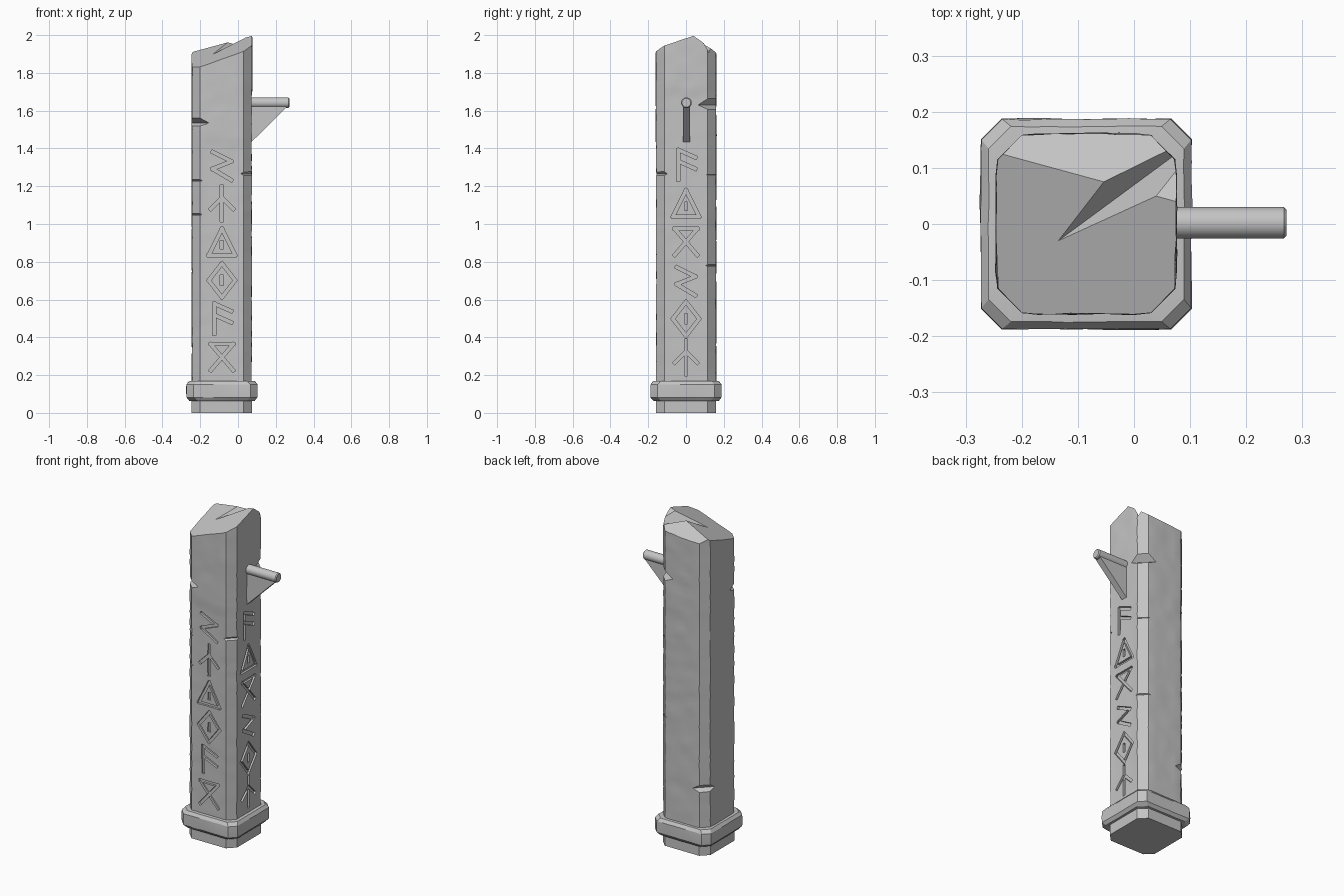
import bpy, bmesh, math
from mathutils import Vector, Matrix, noise

if "Cube" in bpy.data.objects:
    bpy.data.objects.remove(bpy.data.objects["Cube"])

CX, HALF, CHAMFER = -0.085, 0.16, 0.045

stone = bpy.data.materials.new("grey stone")
stone.use_nodes = True
GREY = (0.55, 0.55, 0.55, 1)
stone.diffuse_color = GREY
stone.node_tree.nodes["Principled BSDF"].inputs["Base Color"].default_value = GREY


def finish(name, bm):
    bmesh.ops.recalc_face_normals(bm, faces=bm.faces)
    mesh = bpy.data.meshes.new(name)
    bm.to_mesh(mesh)
    bm.free()
    mesh.materials.append(stone)
    obj = bpy.data.objects.new(name, mesh)
    bpy.context.collection.objects.link(obj)
    return obj


def activate(obj):
    bpy.ops.object.select_all(action='DESELECT')
    obj.select_set(True)
    bpy.context.view_layer.objects.active = obj


def smooth(obj, angle=25):
    activate(obj)
    bpy.ops.object.shade_smooth_by_angle(angle=math.radians(angle))


def carve(obj, cutter):
    mod = obj.modifiers.new("carve", 'BOOLEAN')
    mod.operation, mod.solver, mod.object = 'DIFFERENCE', 'EXACT', cutter
    mod.use_self = True
    activate(obj)
    bpy.ops.object.modifier_apply(modifier=mod.name)
    bpy.data.objects.remove(cutter)


def ring(half, chamfer, steps=8):
    """Chamfered square outline: (point, outward side normal, is_corner)."""
    pts = []
    for side in range(4):
        rot = Matrix.Rotation(side * math.pi / 2, 3, 'Z')
        normal = rot @ Vector((0, -1, 0))
        for i in range(steps + 1):
            t = (half - chamfer) * (2 * i / steps - 1)
            pts.append((rot @ Vector((t, -half, 0)), normal, i in (0, steps)))
    return pts


def loft(bm, levels, shift):
    """Skin chamfered squares given as (z, half, chamfer), moved by shift()."""
    rows = []
    for z, half, chamfer in levels:
        row = []
        for p, n, corner in ring(half, chamfer):
            q = p + Vector((CX, 0, z))
            row.append(bm.verts.new(q + n * shift(q, n, corner)))
        rows.append(row)
    count = len(rows[0])
    for a, b in zip(rows, rows[1:]):
        for i in range(count):
            j = (i + 1) % count
            bm.faces.new((a[i], a[j], b[j], b[i]))
    bm.faces.new(rows[0][::-1])
    bm.faces.new(rows[-1])


# Column: worn stone shaft with slightly sunk carved panels
def wear(q, n, corner):
    if q.z < 0.1:
        return 0
    bump = 0.003 * noise.noise(q * 14) + 0.002 * noise.noise(q * 33)
    if corner:
        return -0.001 - abs(bump) * 1.3
    front, right = n.y < -0.5, n.x > 0.5
    sunk = (front and q.z < 1.43) or (right and q.z < 1.7)
    return bump * 0.6 - 0.004 if sunk else bump


bm = bmesh.new()
loft(bm, [(i * 0.03, HALF, CHAMFER) for i in range(70)], wear)


# Broken top: a front slope and a back slope meeting on a ridge
def front_slope(x, y):
    return Vector((x, y, 1.815 + 0.36 * (x + 0.245) + 0.33 * (y + 0.16)))


ridge_a, ridge_b = front_slope(-0.2, 0.115), front_slope(0.075, 0.04)
back_low = Vector((0.075, 0.16, 1.91))
back_normal = (ridge_b - ridge_a).cross(back_low - ridge_a)
if back_normal.z < 0:
    back_normal.negate()
for point, normal in ((ridge_a, Vector((-0.36, -0.33, 1))), (ridge_a, back_normal)):
    bmesh.ops.bisect_plane(bm, geom=bm.verts[:] + bm.edges[:] + bm.faces[:],
                           plane_co=point, plane_no=normal.normalized(), clear_outer=True)
    bmesh.ops.holes_fill(bm, edges=[e for e in bm.edges if e.is_boundary], sides=0)
column = finish("stone_column", bm)


def hull(bm, points):
    verts = [bm.verts.new(p) for p in points]
    bmesh.ops.convex_hull(bm, input=verts)


# Crack in the top, opening towards the back corner
bm = bmesh.new()
tip = front_slope(-0.135, -0.03)
sides = [tip + (front_slope(x, y) - tip) * 1.8 for x, y in ((0.04, 0.05), (-0.05, 0.08))]
hull(bm, [tip, Vector((0.15, 0.18, 1.91)), *sides, Vector((0.06, 0.12, 2.2))])
carve(column, finish("crack_cutter", bm))

# Chips knocked out of the corners: x side, y side, height, reach, half height
CHIPS = [(-1, -1, 1.535, 0.09, 0.05), (-1, -1, 1.23, 0.06, 0.025),
         (-1, -1, 1.05, 0.06, 0.025), (1, -1, 1.265, 0.065, 0.045),
         (1, 1, 1.63, 0.1, 0.06), (1, 1, 1.26, 0.055, 0.02),
         (1, 1, 0.78, 0.06, 0.022), (-1, 1, 0.4, 0.085, 0.055)]
bm = bmesh.new()
for sx, sy, z, reach, tall in CHIPS:
    out = Vector((sx, sy, 0)).normalized()
    along = Vector((-out.y, out.x, 0)) * 0.25
    corner = Vector((CX + sx * HALF, sy * HALF, z))
    deep = corner - out * reach * 0.707
    lip = corner + out * 0.03
    up = Vector((0, 0, tall * 1.3))
    hull(bm, [p + s * along for s in (-1, 1)
              for p in (deep, lip + up * 1.2, lip - up * 0.8)])
carve(column, finish("chip_cutter", bm))

# Carved signs, each a list of strokes in hundredths of a unit
SIGNS = {
    "bolt": [(-5, 7, 5, 2), (5, 2, -5, -2), (-5, -2, 5, -8)],
    "fork": [(0, 9, 0, -9), (0, 3, -6, -3), (0, 3, 6, -3)],
    "triangle": [(0, 7, -7, -7), (-7, -7, 7, -7), (7, -7, 0, 7), (0, 0, 0, -3)],
    "diamond": [(0, 9, -7, 0), (-7, 0, 0, -9), (0, -9, 7, 0), (7, 0, 0, 9), (0, 2, 0, -2)],
    "branch": [(-4, 8, -4, -8), (-4, 8, 5, 4), (-4, 2, 5, -2)],
    "cross": [(-6, 7, 6, 7), (-6, 7, 6, -7), (6, 7, -6, -7)],
}
FRONT = ["bolt", "fork", "triangle", "diamond", "branch", "cross"]
RIGHT = ["branch", "triangle", "cross", "bolt", "diamond", "fork"]


def stroke(bm, centre, across, outward, line):
    up = Vector((0, 0, 1))
    a = centre + (across * line[0] + up * line[1]) * 0.01
    b = centre + (across * line[2] + up * line[3]) * 0.01
    d = (b - a).normalized()
    w = d.cross(outward) * 0.009
    hull(bm, [p + s * w + outward * o for p in (a - d * 0.008, b + d * 0.008)
              for s in (-1, 1) for o in (-0.017, 0.02)])


for names, across, outward in ((FRONT, Vector((1, 0, 0)), Vector((0, -1, 0))),
                               (RIGHT, Vector((0, 1, 0)), Vector((1, 0, 0)))):
    bm = bmesh.new()
    for i, name in enumerate(names):
        centre = Vector((CX, 0, 1.312 - 0.2035 * i)) + outward * HALF
        for line in SIGNS[name]:
            stroke(bm, centre, across, outward, line)
    carve(column, finish("sign_cutter", bm))
smooth(column)

# Collar: bevelled band near the foot
bm = bmesh.new()
loft(bm, [(0.062, 0.155, 0.04), (0.064, 0.172, 0.04), (0.082, 0.187, 0.037),
          (0.115, 0.188, 0.037), (0.15, 0.187, 0.037), (0.168, 0.174, 0.04),
          (0.17, 0.155, 0.04)],
     lambda q, n, corner: 0 if corner else 0.003 * noise.noise(q * 16))
smooth(finish("foot_collar", bm))

# Peg: round bar with a bevelled end
bm = bmesh.new()
bmesh.ops.create_cone(bm, cap_ends=True, segments=32, radius1=0.028, radius2=0.028, depth=0.25,
                      matrix=Matrix.Translation((0.147, 0.002, 1.642))
                      @ Matrix.Rotation(math.pi / 2, 4, 'Y'))
rim = [e for e in bm.edges if all(v.co.x > 0.2 for v in e.verts)]
bmesh.ops.bevel(bm, geom=rim, offset=0.005, segments=1, affect='EDGES')
smooth(finish("side_peg", bm), 30)

# Brace: triangular plate under the peg
bm = bmesh.new()
hull(bm, [Vector((x, 0.002 + y, z)) for y in (-0.019, 0.019)
          for x, z in ((0.05, 1.425), (0.072, 1.435), (0.265, 1.625), (0.05, 1.635))])
finish("peg_brace", bm)
